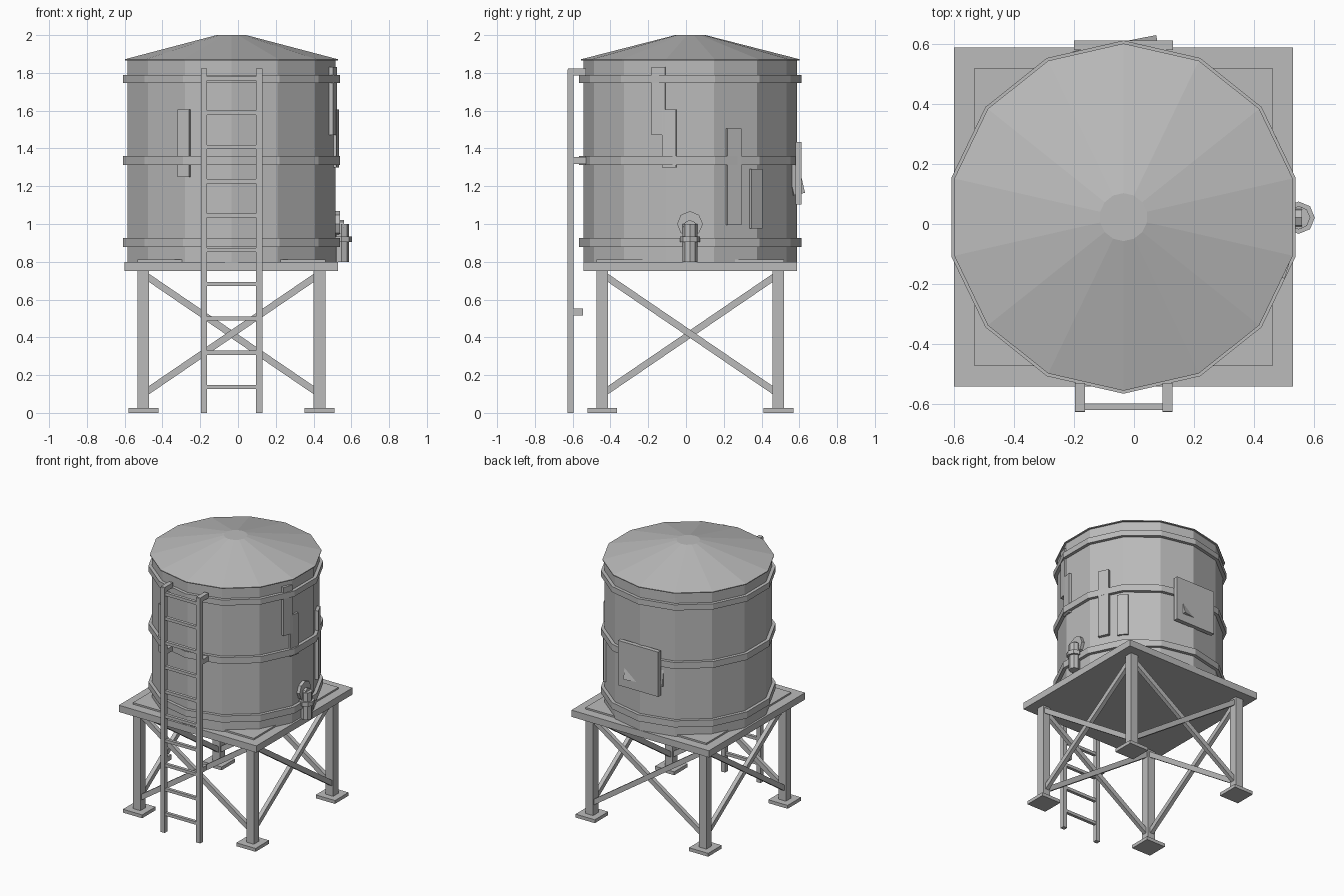
import bpy, bmesh, math
from mathutils import Matrix, Vector, Euler

if "Cube" in bpy.data.objects:
    bpy.data.objects.remove(bpy.data.objects["Cube"])

CX, CY = -0.035, 0.023   # tank axis

grey = bpy.data.materials.new("plain grey")
grey.diffuse_color = (0.5, 0.5, 0.5, 1)
grey.use_nodes = True
grey.node_tree.nodes["Principled BSDF"].inputs["Base Color"].default_value = grey.diffuse_color


def finish(name, bm):
    bmesh.ops.recalc_face_normals(bm, faces=bm.faces)
    me = bpy.data.meshes.new(name)
    bm.to_mesh(me)
    bm.free()
    me.materials.append(grey)
    ob = bpy.data.objects.new(name, me)
    bpy.context.collection.objects.link(ob)
    return ob


def box(name, center, size, rot=None):
    bm = bmesh.new()
    bmesh.ops.create_cube(bm, size=1)
    r = rot.to_4x4() if rot else Matrix.Identity(4)
    bm.transform(Matrix.Translation(center) @ r @ Matrix.Diagonal((*size, 1)))
    return finish(name, bm)


def span(name, x0, x1, y0, y1, z0, z1):
    return box(name, ((x0 + x1) / 2, (y0 + y1) / 2, (z0 + z1) / 2),
               (x1 - x0, y1 - y0, z1 - z0))


def lathe(name, profile, n, center, axis='Z', start=math.pi / 2):
    """Stack of n-sided rings from (radius, height) pairs, capped at both ends."""
    bm = bmesh.new()
    rings = []
    for r, h in profile:
        ring = []
        for k in range(n):
            a = start + 2 * math.pi * k / n
            u, v = r * math.cos(a), r * math.sin(a)
            p = Vector((u, v, h)) if axis == 'Z' else Vector((h, u, v))
            ring.append(bm.verts.new(p + Vector(center)))
        rings.append(ring)
    for a, b in zip(rings, rings[1:]):
        for k in range(n):
            j = (k + 1) % n
            bm.faces.new((a[k], a[j], b[j], b[k]))
    bm.faces.new(rings[0])
    bm.faces.new(rings[-1])
    return finish(name, bm)


def beam(name, a, b, width, depth, side):
    """Bar from a to b; depth is measured along the side axis."""
    a, b, s = Vector(a), Vector(b), Vector(side)
    d = (b - a).normalized()
    rot = Matrix((d, s, d.cross(s))).transposed()
    return box(name, (a + b) / 2, ((b - a).length, depth, width), rot)


# Tank, roof and hoops
lathe("tank_wall", [(0.565, 0.80), (0.565, 1.87)], 14, (CX, CY, 0))
lathe("roof", [(0.579, 1.866), (0.579, 1.872), (0.08, 2.0)], 14, (CX, CY, 0))
for i, (z0, z1) in enumerate([(0.878, 0.926), (1.312, 1.36), (1.746, 1.788)]):
    lathe(f"hoop_{i}", [(0.589, z0), (0.589, z1)], 14, (CX, CY, 0))

# Platform
span("platform", CX - .565, CX + .565, CY - .565, CY + .565, 0.75, 0.80)
span("platform_inset", CX - .497, CX + .497, CY - .497, CY + .497, 0.79, 0.812)

# Legs and feet
L = 0.466
for sx in (-1, 1):
    for sy in (-1, 1):
        x, y = CX + sx * L, CY + sy * L
        box("leg", (x, y, 0.385), (0.062, 0.062, 0.75))
        box("foot", (x, y, 0.0125), (0.158, 0.158, 0.025))

# Crossed braces on all four sides
for s in (-1, 1):
    for d in (-1, 1):
        x, y = CX + s * L, CY + s * L
        o = 0.004 * d
        beam("brace_x", (CX - d * L, y + o, 0.735), (CX + d * L, y + o, 0.10),
             0.036, 0.03, (0, 1, 0))
        beam("brace_y", (x + o, CY - d * L, 0.735), (x + o, CY + d * L, 0.10),
             0.036, 0.03, (1, 0, 0))

# Ladder with wall brackets
for x in (CX - 0.145, CX + 0.147):
    span("ladder_rail", x - .0165, x + .0165, -0.627, -0.595, 0, 1.817)
    for z, y1 in ((1.805, -0.53), (1.336, -0.53), (0.534, -0.545)):
        span("ladder_bracket", x - .0165, x + .0165, -0.625, y1, z - .018, z + .018)
for i in range(10):
    z = 0.137 + i * 0.1815
    span("ladder_rung", CX - .145, CX + .147, -0.621, -0.598, z - .011, z + .011)

# Repair strips on the wall: angle, bottom, top, width
for ang, z0, z1, w in ((-17.2, 1.47, 1.83, 0.074), (-11.4, 1.30, 1.605, 0.074),
                       (24, 0.995, 1.505, 0.08), (38, 0.975, 1.29, 0.075),
                       (243.7, 1.25, 1.607, 0.068)):
    a = math.radians(ang)
    r = 0.55
    box("wall_strip", (CX + r * math.cos(a), CY + r * math.sin(a), (z0 + z1) / 2),
        (0.048, w, z1 - z0), Matrix.Rotation(a, 3, 'Z'))

# Rear panel and the skewed block that pokes through it
span("rear_panel", CX - .165, CX + .165, 0.58, 0.612, 1.102, 1.434)
rot = Euler((math.radians(13), 0, math.radians(11))).to_matrix()
corner = Vector((0.074, 0.63, 1.165))
size = Vector((0.285, 0.06, 0.17))
box("rear_block", corner + rot @ Vector((-size.x / 2, -size.y / 2, size.z / 2)), size, rot)

# Outlet tap
lathe("tap_flange", [(0.068, 0.49), (0.068, 0.539)], 8, (0, 0.021, 1.0), 'X')
lathe("tap_stub", [(0.036, 0.53), (0.036, 0.56)], 8, (0, 0.021, 0.985), 'X')
lathe("tap_pipe", [(0.039, 0.80), (0.039, 1.0)], 8, (0.549, 0.021, 0))
lathe("tap_collar", [(0.054, 0.905), (0.054, 0.935)], 8, (0.549, 0.021, 0))
